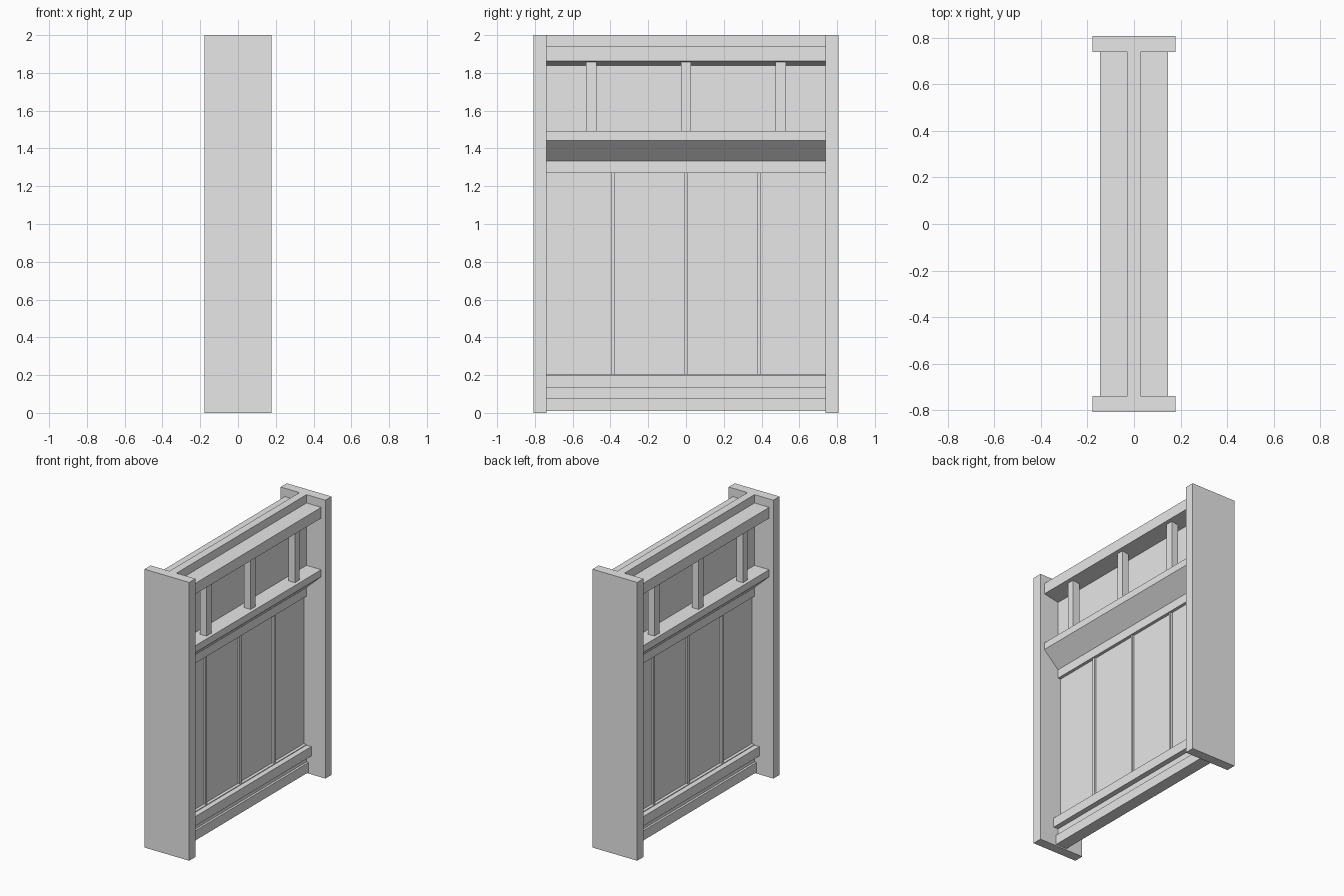
import bpy
import bmesh

default_cube = bpy.data.objects.get("Cube")
if default_cube:
    bpy.data.objects.remove(default_cube, do_unlink=True)

HALF_LEN = 0.808   # outer face of the end posts
INNER = 0.738      # inner face of the end posts
CORE = 0.028       # half thickness of the frame rails

grey = bpy.data.materials.new("plain_grey")
grey.use_nodes = True
colour = (0.8, 0.8, 0.8, 1)
grey.diffuse_color = colour
grey.node_tree.nodes["Principled BSDF"].inputs["Base Color"].default_value = colour


def prism(name, profile, y0, y1):
    """Extrude an (x, z) outline along y."""
    bm = bmesh.new()
    face = bm.faces.new([bm.verts.new((x, y0, z)) for x, z in profile])
    moved = bmesh.ops.extrude_face_region(bm, geom=[face])["geom"]
    verts = [v for v in moved if isinstance(v, bmesh.types.BMVert)]
    bmesh.ops.translate(bm, verts=verts, vec=(0, y1 - y0, 0))
    bmesh.ops.recalc_face_normals(bm, faces=bm.faces)
    mesh = bpy.data.meshes.new(name)
    bm.to_mesh(mesh)
    bm.free()
    mesh.materials.append(grey)
    obj = bpy.data.objects.new(name, mesh)
    bpy.context.collection.objects.link(obj)
    return obj


def box(name, x0, x1, y0, y1, z0, z1):
    return prism(name, [(x0, z0), (x1, z0), (x1, z1), (x0, z1)], y0, y1)


def symmetric(half):
    """Close a right-hand outline, listed upwards, with its mirror image."""
    return half + [(-x, z) for x, z in reversed(half)]


# End posts
for label, y0, y1 in (("front", -HALF_LEN, -INNER), ("back", INNER, HALF_LEN)):
    box(label + "_end_post", -0.178, 0.178, y0, y1, 0, 2)

# Thin lower panel between the frame rails
box("lower_panel", -0.006, 0.006, -INNER, INNER, 0.2, 1.28)

# Base with two stepped skirting boards
base = [(0.044, 0.01), (0.044, 0.08), (CORE, 0.08), (CORE, 0.132),
        (0.066, 0.132), (0.066, 0.2), (CORE, 0.2), (CORE, 0.205)]
prism("skirting_base", symmetric(base), -INNER, INNER)

# Upper wall with the bracketed shelf and the top rail
upper = [(CORE, 1.27), (CORE, 1.333), (0.145, 1.442), (0.145, 1.492),
         (CORE, 1.492), (CORE, 1.84), (0.145, 1.862), (0.145, 1.94),
         (CORE, 1.94), (CORE, 2.0)]
prism("upper_wall_with_shelf", symmetric(upper), -INNER, INNER)

# Panel battens and free-standing shelf struts
for i, step in enumerate((-1, 0, 1), 1):
    y = step * 0.387
    box(f"panel_batten_{i}", -0.02, 0.02, y - 0.009, y + 0.009, 0.2, 1.275)
    y = step * 0.502
    for label, x0 in (("left", 0.068), ("right", -0.12)):
        box(f"{label}_shelf_strut_{i}", x0, x0 + 0.052,
            y - 0.027, y + 0.027, 1.49, 1.862)
